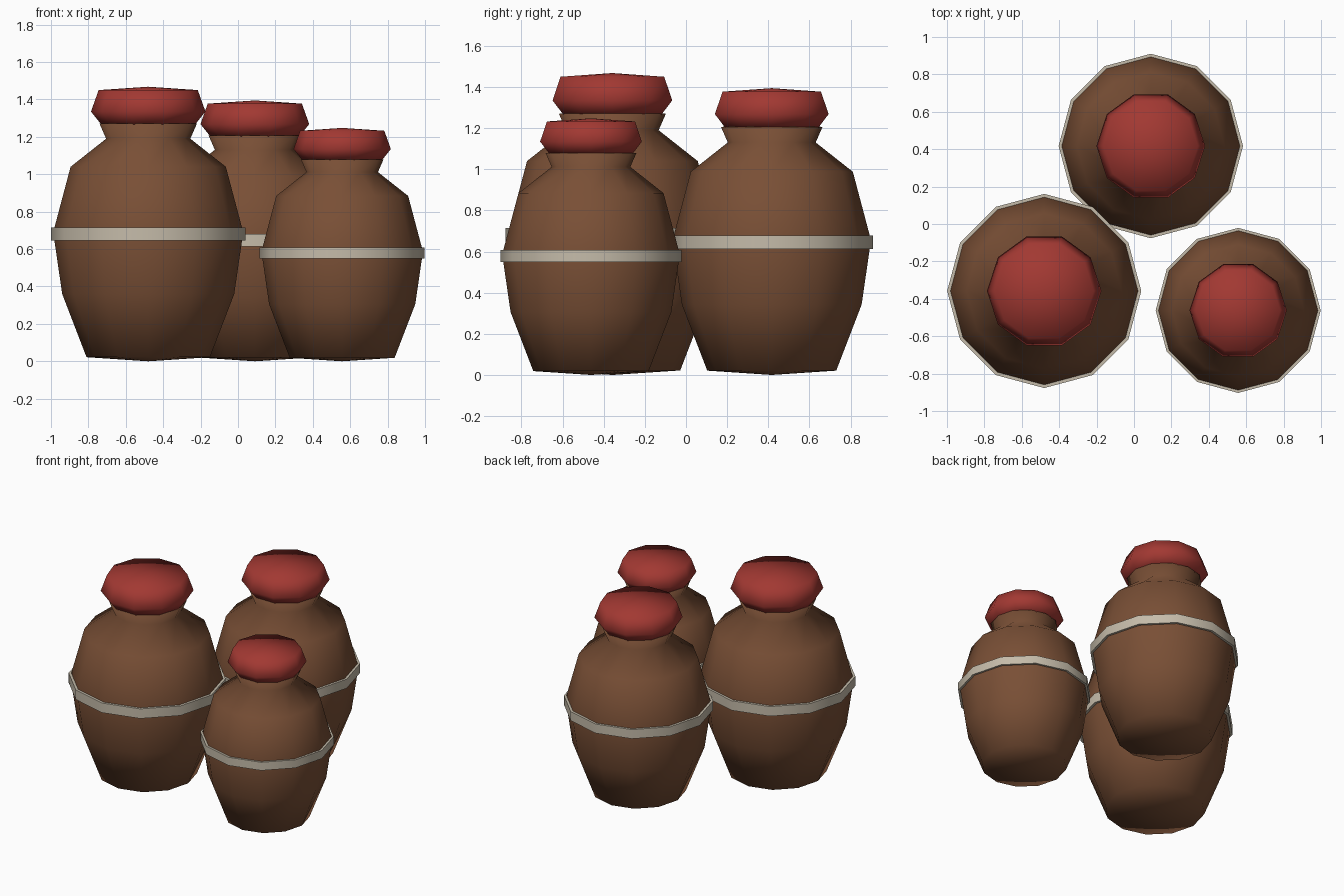
import bpy
import math

cube = bpy.data.objects.get("Cube")
if cube:
    bpy.data.objects.remove(cube, do_unlink=True)


def make_material(name, rgb):
    mat = bpy.data.materials.new(name)
    mat.use_nodes = True
    colour = (*rgb, 1.0)
    mat.diffuse_color = colour
    mat.node_tree.nodes["Principled BSDF"].inputs["Base Color"].default_value = colour
    return mat


clay = make_material("brown clay", (0.19, 0.078, 0.036))
red = make_material("red lid", (0.36, 0.04, 0.032))
cream = make_material("cream band", (0.56, 0.50, 0.40))


def lathe(name, profile, sides, mat, loop=False):
    """Spin (radius, height) points around z; a zero radius becomes a pole."""
    verts, rings, faces = [], [], []
    for r, z in profile:
        start = len(verts)
        count = sides if r > 0 else 1
        for i in range(count):
            a = math.tau * i / sides
            verts.append((r * math.cos(a), r * math.sin(a), z))
        rings.append([start + i % count for i in range(sides)])
    pairs = list(zip(rings, rings[1:]))
    if loop:
        pairs.append((rings[-1], rings[0]))
    for low, high in pairs:
        for i in range(sides):
            j = (i + 1) % sides
            face = [low[i], low[j], high[j], high[i]]
            faces.append(list(dict.fromkeys(face)))
    mesh = bpy.data.meshes.new(name)
    mesh.from_pydata(verts, [], faces)
    mesh.materials.append(mat)
    mesh.shade_smooth()
    obj = bpy.data.objects.new(name, mesh)
    bpy.context.collection.objects.link(obj)
    return obj


# Profiles of the full-size jar
body = [(0, 0), (0.33, 0.022), (0.46, 0.36), (0.508, 0.69), (0.415, 1.04),
        (0.225, 1.19), (0.26, 1.27), (0, 1.28)]
band = [(0.49, 0.645), (0.519, 0.645), (0.519, 0.715), (0.49, 0.715)]
lid = [(0, 1.255), (0.25, 1.265), (0.306, 1.335), (0.265, 1.45), (0, 1.468)]

# Three jars of different sizes: label, x, y, scale
jars = [("large", -0.48, -0.358, 1.0),
        ("medium", 0.09, 0.417, 0.95),
        ("small", 0.557, -0.462, 0.85)]

for label, x, y, size in jars:
    parts = [lathe(label + "_jar_body", body, 12, clay),
             lathe(label + "_jar_band", band, 12, cream, loop=True),
             lathe(label + "_jar_lid", lid, 10, red)]
    # Crisp edges on the band only
    parts[1].data.set_sharp_from_angle(angle=math.radians(40))
    for part in parts:
        part.location = (x, y, 0)
        part.scale = (size, size, size)
